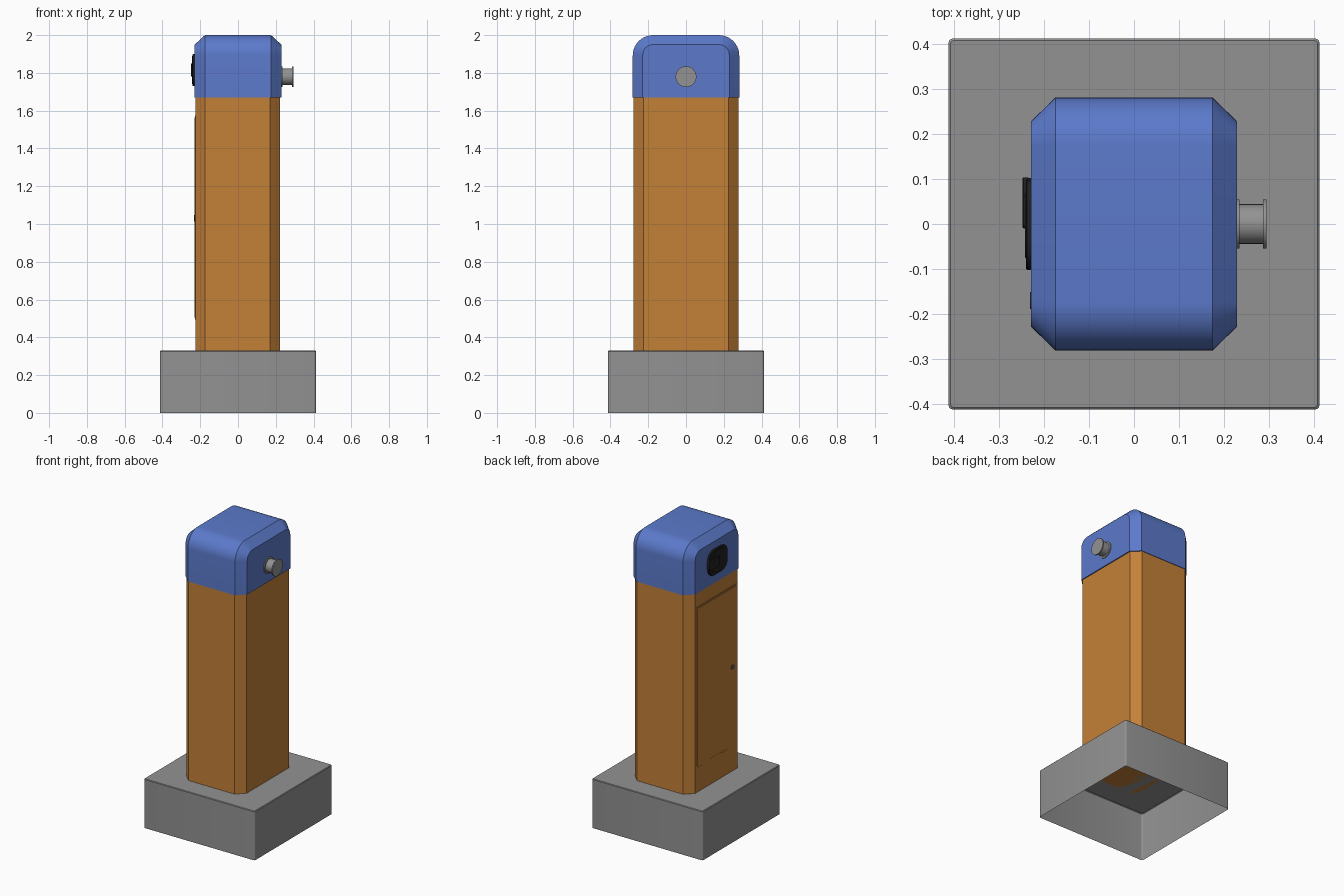
import bpy, bmesh, math
from mathutils import Matrix

if "Cube" in bpy.data.objects:
    bpy.data.objects.remove(bpy.data.objects["Cube"])


def mat(name, r, g, b):
    m = bpy.data.materials.new(name)
    m.diffuse_color = (r, g, b, 1)
    m.use_nodes = True
    m.node_tree.nodes["Principled BSDF"].inputs["Base Color"].default_value = m.diffuse_color
    return m


GREY = mat("grey", 0.29, 0.29, 0.29)
ORANGE = mat("orange", 0.55, 0.22, 0.04)
BLUE = mat("blue", 0.107, 0.195, 0.60)
BLACK = mat("black", 0.015, 0.015, 0.015)
DARK = mat("dark_metal", 0.10, 0.10, 0.11)


def finish(bm, name, material):
    bmesh.ops.recalc_face_normals(bm, faces=bm.faces)
    me = bpy.data.meshes.new(name)
    bm.to_mesh(me)
    bm.free()
    me.materials.append(material)
    ob = bpy.data.objects.new(name, me)
    bpy.context.collection.objects.link(ob)
    bpy.ops.object.select_all(action='DESELECT')
    bpy.context.view_layer.objects.active = ob
    ob.select_set(True)
    bpy.ops.object.shade_smooth_by_angle(angle=math.radians(30))
    return ob


def loft(name, loops, material, caps=(True, True)):
    """Skin matching closed loops, optionally closing either end."""
    bm = bmesh.new()
    rings = [[bm.verts.new(p) for p in loop] for loop in loops]
    for a, b in zip(rings, rings[1:]):
        for i in range(len(a)):
            j = (i + 1) % len(a)
            bm.faces.new((a[i], a[j], b[j], b[i]))
    if caps[0]:
        bm.faces.new(rings[0])
    if caps[1]:
        bm.faces.new(rings[-1])
    return finish(bm, name, material)


def rounded(hw, hh, r, n):
    """Rounded rectangle; n = 1 gives plain chamfers."""
    pts = []
    for k, (sx, sy) in enumerate(((1, 1), (-1, 1), (-1, -1), (1, -1))):
        for i in range(n + 1):
            a = (k + i / n) * math.pi / 2
            pts.append((sx * (hw - r) + r * math.cos(a),
                        sy * (hh - r) + r * math.sin(a)))
    return pts


def turned(name, profile, y, z, material, sides=32):
    """Solid of revolution along x from (x, radius) pairs."""
    loops = [[(x, y + r * math.cos(2 * math.pi * i / sides),
               z + r * math.sin(2 * math.pi * i / sides)) for i in range(sides)]
             for x, r in profile]
    return loft(name, loops, material)


def side_plate(name, y, z, hw, hh, r, n, x0, x1, bevel, material):
    """Rounded plate on the left (-x) side."""
    steps = ((x0, 0), (x1 + bevel, 0), (x1, bevel))
    loops = [[(x, y + p, z + q) for p, q in rounded(hw - d, hh - d, r - d * 0.5, n)]
             for x, d in steps]
    return loft(name, loops, material)


# Hollow base, open underneath
loft("base", [[(x, y, z) for x, y in rounded(0.413 - d, 0.413 - d, 0.01, 4)]
              for z, d in ((0, 0), (0.326, 0), (0.33, 0.004))],
     GREY, (False, True))

# Chamfered pillar
def octagon(z):
    xa, xb, ya, c = -0.226, 0.222, 0.278, 0.052
    return [(xb, ya - c, z), (xb - c, ya, z), (xa + c, ya, z), (xa, ya - c, z),
            (xa, c - ya, z), (xa + c, -ya, z), (xb - c, -ya, z), (xb, c - ya, z)]


loft("pillar", [octagon(0.33), octagon(1.68)], ORANGE)


# Rounded cap with chamfered ends
def arch(x, hw, top, r, n=10):
    pts = [(x, hw, 1.67)]
    for s in (0, 1):
        for i in range(n + 1):
            a = (s + i / n) * math.pi / 2
            pts.append((x, (1 - 2 * s) * (hw - r) + r * math.cos(a),
                        top - r + r * math.sin(a)))
    return pts + [(x, -hw, 1.67)]


loft("cap", [arch(-0.229, 0.229, 1.95, 0.055), arch(-0.175, 0.282, 2.0, 0.108),
             arch(0.175, 0.282, 2.0, 0.108), arch(0.229, 0.229, 1.95, 0.055)], BLUE)

# Door with a thin surrounding frame line
side_plate("door_frame", 0, 1.035, 0.219, 0.54, 0.006, 3, -0.22, -0.2275, 0.001, ORANGE)
side_plate("door", 0, 1.035, 0.210, 0.531, 0.005, 3, -0.22, -0.2295, 0.002, ORANGE)
turned("door_lock", [(-0.22, 0.019), (-0.231, 0.019), (-0.232, 0.017)],
       -0.17, 1.03, DARK, 24)

# Cable spool on the right
turned("cable_holder", [(0.22, 0.055), (0.235, 0.055), (0.235, 0.044),
                        (0.287, 0.044), (0.287, 0.055), (0.295, 0.055)],
       0, 1.78, GREY, 40)

# Socket with lid and hinge on the left
side_plate("socket_plate", 0, 1.815, 0.102, 0.085, 0.06, 4, -0.22, -0.241, 0.003, BLACK)
side_plate("socket_lid", 0, 1.815, 0.076, 0.076, 0.07, 8, -0.235, -0.243, 0.002, BLACK)
side_plate("lid_hinge", 0.047, 1.815, 0.057, 0.035, 0.015, 4, -0.235, -0.248, 0.002, BLACK)
